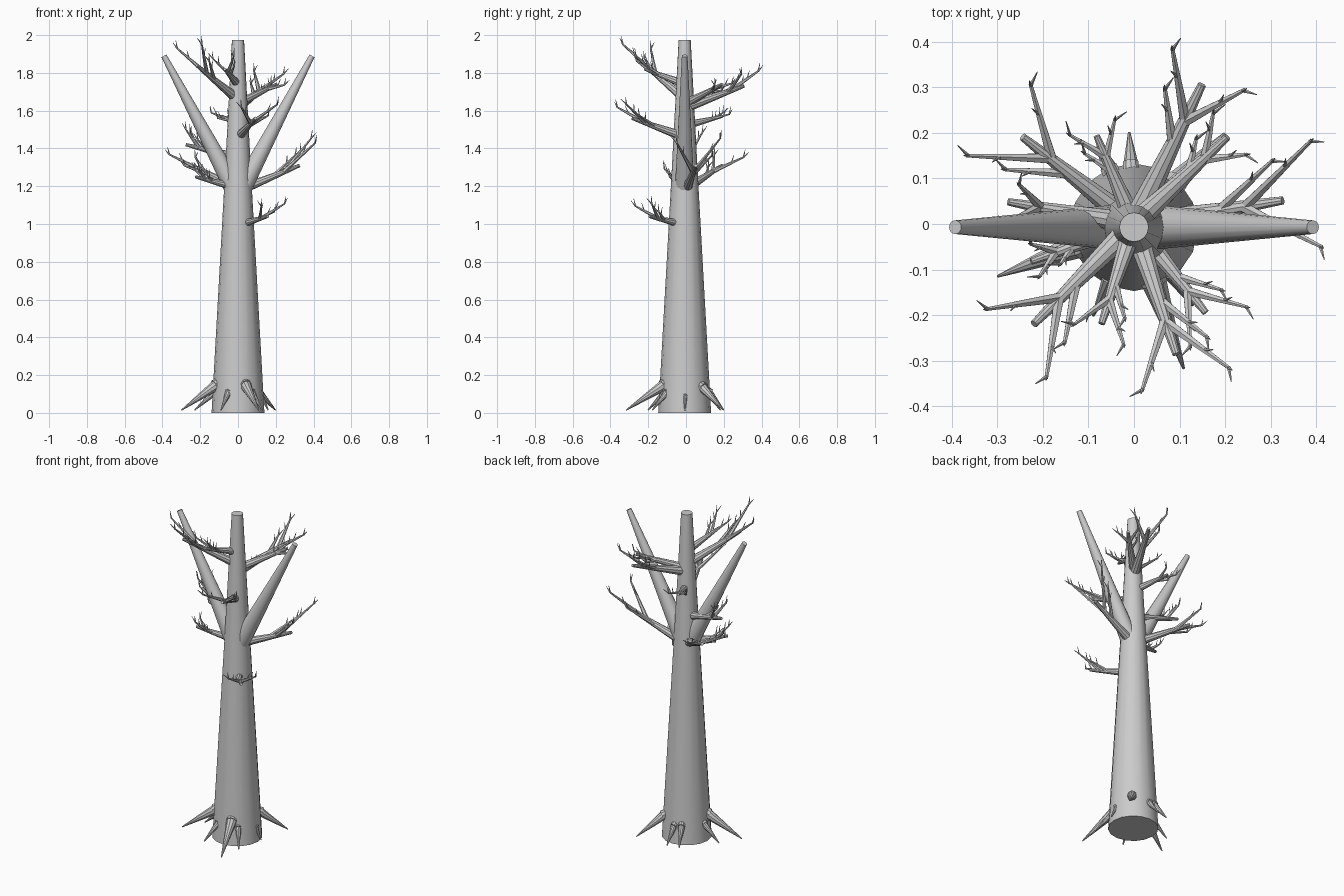
import bpy, bmesh, math
from mathutils import Vector, Matrix

if "Cube" in bpy.data.objects:
    bpy.data.objects.remove(bpy.data.objects["Cube"])

bark = bpy.data.materials.new("grey_bark")
bark.diffuse_color = (0.6, 0.6, 0.6, 1)
bark.use_nodes = True
bark.node_tree.nodes["Principled BSDF"].inputs["Base Color"].default_value = bark.diffuse_color
UP = Vector((0, 0, 1))


def polar(radius, degrees, z):
    a = math.radians(degrees)
    return Vector((radius * math.cos(a), radius * math.sin(a), z))


def tube(bm, a, b, r0, r1, sides):
    """Tapered round section from a to b."""
    d = b - a
    mat = Matrix.Translation((a + b) / 2) @ d.to_track_quat('Z', 'Y').to_matrix().to_4x4()
    bmesh.ops.create_cone(bm, cap_ends=True, segments=sides, radius1=r0, radius2=r1,
                          depth=d.length, matrix=mat)


def finish(bm, name):
    me = bpy.data.meshes.new(name)
    bm.to_mesh(me)
    bm.free()
    me.materials.append(bark)
    ob = bpy.data.objects.new(name, me)
    bpy.context.collection.objects.link(ob)
    bpy.ops.object.select_all(action='DESELECT')
    ob.select_set(True)
    bpy.context.view_layer.objects.active = ob
    bpy.ops.object.shade_smooth_by_angle(angle=math.radians(35))


# Trunk: rings joined from ground to top
SIDES = 16
AXIS = Vector((0, -0.007, 0))
bm = bmesh.new()
rings = []
for z, r in ((0, 0.14), (1.2, 0.073), (1.975, 0.032)):
    rings.append([bm.verts.new(AXIS + polar(r, 360 * i / SIDES, z)) for i in range(SIDES)])
for lo, hi in zip(rings, rings[1:]):
    for i in range(SIDES):
        j = (i + 1) % SIDES
        bm.faces.new((lo[i], lo[j], hi[j], hi[i]))
bm.faces.new(rings[0][::-1])
bm.faces.new(rings[-1])
finish(bm, "trunk")

# Two large limbs
for side, name in ((-1, "left_limb"), (1, "right_limb")):
    bm = bmesh.new()
    tube(bm, Vector((side * 0.025, -0.007, 1.195)), Vector((side * 0.392, -0.007, 1.89)),
         0.051, 0.015, 16)
    finish(bm, name)

# Roots (angle, reach, thickness): stub out of the trunk, then a spike to the ground
roots = [(201, 0.32, 0.030), (289, 0.335, 0.030), (45, 0.28, 0.026),
         (246, 0.22, 0.018), (358, 0.16, 0.012), (114, 0.20, 0.020),
         (93, 0.20, 0.018), (178, 0.23, 0.018), (306, 0.22, 0.018)]
for n, (angle, reach, r) in enumerate(roots):
    top = 0.06 + r * 3.2
    knee = polar(0.135, angle, top - 0.01)
    bm = bmesh.new()
    tube(bm, polar(0.08, angle, top + 0.015), knee, r * 1.05, r, 10)
    tube(bm, polar(0.125, angle, top - 0.01), polar(reach, angle, 0.015), r, 0.003, 10)
    finish(bm, f"root_{n + 1}")


def twig(bm, start, tip, r):
    """Thin twig with small pointed shoots."""
    d = (tip - start).normalized()
    side = d.cross(UP).normalized()
    end = tip - UP * 0.035 - d * 0.008
    tube(bm, start, end, r, r * 0.35, 6)
    tube(bm, end - d * 0.004, tip, r * 0.38, 0.001, 5)
    tube(bm, end - d * 0.004, end + d * 0.025 + side * 0.022 + UP * 0.012, r * 0.38, 0.001, 5)
    mid = start.lerp(end, 0.6)
    tube(bm, mid, mid + d * 0.02 - side * 0.012 + UP * 0.03, r * 0.38, 0.001, 5)


# Twigs on each branch: place along it, turn in degrees, share of length, share of rise
FORK = ((0.72, 36, 1.0, 1.0), (0.7, -36, 0.95, 0.9), (0.52, 34, 0.8, 0.7))

# Branches: angle, base height, reach, end height, twig length, twig rise
branches = {
    "low_front_branch": (309, 1.00, 0.25, 1.04, 0.14, 0.12),
    "right_branch": (9, 1.19, 0.33, 1.31, 0.21, 0.22),
    "back_left_branch": (142, 1.20, 0.31, 1.31, 0.19, 0.13),
    "left_branch": (200, 1.20, 0.24, 1.25, 0.07, 0.10),
    "small_left_branch": (170, 1.36, 0.28, 1.42, 0.08, 0.14),
    "upper_left_branch": (225, 1.68, 0.31, 1.84, 0.18, 0.20),
    "upper_back_branch": (64, 1.63, 0.34, 1.73, 0.165, 0.15),
    "back_right_branch": (43, 1.65, 0.28, 1.74, 0.11, 0.07),
    "upper_front_branch": (288, 1.47, 0.30, 1.56, 0.18, 0.14),
    "top_front_branch": (252, 1.75, 0.23, 1.82, 0.11, 0.13),
    "small_back_branch": (113, 1.53, 0.21, 1.57, 0.10, 0.07),
}
for name, (angle, z0, reach, z1, length, rise) in branches.items():
    base, end = polar(0.035, angle, z0), polar(reach, angle, z1)
    r = 0.01 + reach * 0.05
    bm = bmesh.new()
    tube(bm, base, end, r, r * 0.35, 10)
    for place, turn, long, high in FORK:
        start = base.lerp(end, place)
        twig(bm, start, start + polar(length * long, angle + turn, rise * high), r * 0.48)
    finish(bm, name)
